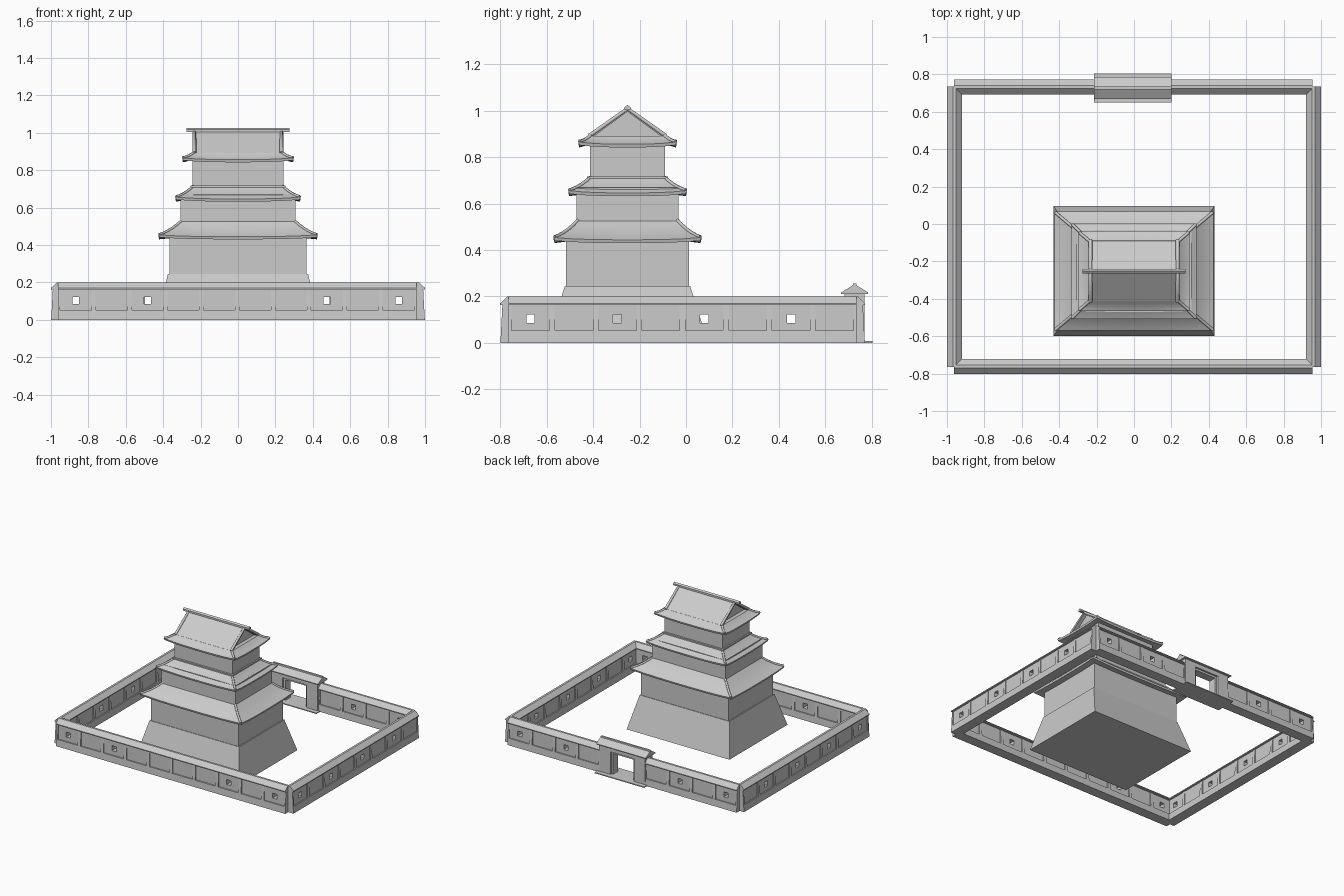
import bpy, bmesh

if "Cube" in bpy.data.objects:
    bpy.data.objects.remove(bpy.data.objects["Cube"])

YC = -0.252  # tower centre in y


def finish(name, bm, loc=(0, 0, 0), rot=0, smooth=False):
    bmesh.ops.recalc_face_normals(bm, faces=bm.faces)
    me = bpy.data.meshes.new(name)
    bm.to_mesh(me)
    bm.free()
    ob = bpy.data.objects.new(name, me)
    bpy.context.collection.objects.link(ob)
    ob.location = loc
    ob.rotation_euler[2] = rot
    if smooth:
        bpy.ops.object.select_all(action='DESELECT')
        bpy.context.view_layer.objects.active = ob
        ob.select_set(True)
        bpy.ops.object.shade_smooth_by_angle(angle=0.5)
    return ob


def loft(bm, rings):
    vs = [[bm.verts.new(p) for p in r] for r in rings]
    n = len(vs[0])
    for a, b in zip(vs, vs[1:]):
        for i in range(n):
            j = (i + 1) % n
            bm.faces.new((a[i], a[j], b[j], b[i]))
    bm.faces.new(vs[0])
    bm.faces.new(vs[-1])


def rect(hx, hy, z, cx=0, cy=0):
    return [(cx - hx, cy - hy, z), (cx + hx, cy - hy, z), (cx + hx, cy + hy, z), (cx - hx, cy + hy, z)]


def box(bm, x0, x1, y0, y1, z0, z1):
    cx, cy = (x0 + x1) / 2, (y0 + y1) / 2
    loft(bm, [rect((x1 - x0) / 2, (y1 - y0) / 2, z, cx, cy) for z in (z0, z1)])


def prism(bm, prof, x0, x1):
    loft(bm, [[(x, y, z) for y, z in prof] for x in (x0, x1)])


def bars(name, paths, r):
    cu = bpy.data.curves.new(name, 'CURVE')
    cu.dimensions = '3D'
    cu.bevel_depth = r
    cu.bevel_resolution = 1
    cu.use_fill_caps = True
    for path in paths:
        sp = cu.splines.new('POLY')
        sp.points.add(len(path) - 1)
        for p, co in zip(sp.points, path):
            p.co = (*co, 1)
    ob = bpy.data.objects.new(name, cu)
    bpy.context.collection.objects.link(ob)
    ob.location = (0, YC, 0)


def tower_part(name, *sections):
    bm = bmesh.new()
    loft(bm, [rect(*s) for s in sections])
    finish(name, bm, (0, YC, 0))


# Hipped skirt roof with concave slope and slightly raised corners
def skirt_roof(name, ex, ey, z0, tx, ty, z1):
    N, lift = 8, 0.010

    def ring(hx, hy, z, k):
        c = rect(hx, hy, z)
        out = []
        for a, b in zip(c, c[1:] + c[:1]):
            for i in range(N):
                t = i / N
                out.append((a[0] + (b[0] - a[0]) * t, a[1] + (b[1] - a[1]) * t,
                            z + k * abs(2 * t - 1) ** 3))
        return out

    prof = []
    for i in range(6):
        s = i / 5
        h = 0.65 * s + 0.35 * s * s
        prof.append((ex + (tx - ex) * s, ey + (ty - ey) * s,
                     z0 + 0.014 + (z1 - z0 - 0.014) * h, lift * (1 - s) ** 2))
    bm = bmesh.new()
    loft(bm, [ring(tx, ty, z0 + 0.012, 0), ring(ex - 0.004, ey - 0.004, z0, lift)]
         + [ring(*p) for p in prof])
    finish(name, bm, (0, YC, 0), smooth=True)
    bars(name + "_hip_ridges", [[(sx * (x - 0.004), sy * (y - 0.004), z + k + 0.002) for x, y, z, k in prof]
                                for sx in (-1, 1) for sy in (-1, 1)], 0.008)


# Tower: stone base and three storeys
tower_part("stone_base", (0.43, 0.347, 0), (0.375, 0.27, 0.245))
tower_part("lower_storey", (0.367, 0.266, 0.24), (0.367, 0.266, 0.46))
skirt_roof("lower_roof", 0.425, 0.318, 0.430, 0.308, 0.219, 0.525)
tower_part("middle_storey", (0.308, 0.219, 0.50), (0.308, 0.219, 0.67))
skirt_roof("middle_roof", 0.335, 0.255, 0.632, 0.243, 0.163, 0.712)
tower_part("balcony_ledge", (0.253, 0.175, 0.708), (0.253, 0.175, 0.717))
tower_part("upper_storey", (0.243, 0.161, 0.70), (0.243, 0.161, 0.87))
skirt_roof("upper_roof", 0.298, 0.212, 0.842, 0.24, 0.163, 0.892)

# Gabled top roof, gable walls, verge bars and ridge
bm = bmesh.new()
prism(bm, [(-0.155, 0.885), (0.155, 0.885), (0, 1.0)], -0.212, 0.212)
finish("gable_body", bm, (0, YC, 0))
bm = bmesh.new()
prism(bm, [(-0.167, 0.888), (0, 1.012), (0.167, 0.888), (0.155, 0.882), (0, 0.996), (-0.155, 0.882)], -0.238, 0.238)
finish("gable_roof", bm, (0, YC, 0))
bars("gable_verges", [[(x, -0.165, 0.892), (x, 0, 1.01), (x, 0.165, 0.892)] for x in (-0.233, 0.233)], 0.010)
bm = bmesh.new()
prism(bm, [(-0.012, 1.003), (0.012, 1.003), (0.012, 1.016), (0, 1.025), (-0.012, 1.016)], -0.275, 0.275)
finish("top_ridge", bm, (0, YC, 0))


# Perimeter wall: plinth, recessed panels with loopholes, posts, small tiled roof
def wall(name, cx, cy, rot, half, bays, windows):
    bm = bmesh.new()
    pitch, pw, w, zb, zt = 2 * half / bays, 0.012, 0.018, 0.052, 0.166
    prism(bm, [(-0.039, 0), (0.039, 0), (0.036, zb), (-0.036, zb)], -half, half)
    prism(bm, [(-0.04, 0.163), (0.04, 0.163), (0.04, 0.17), (0.008, 0.2), (-0.008, 0.2), (-0.04, 0.17)], -half, half)
    for i in range(bays + 1):
        x = -half + i * pitch
        prism(bm, [(-0.036, zb), (0.036, zb), (0.030, zt), (-0.030, zt)], max(x - pw, -half), min(x + pw, half))
    t = 0.027
    for i in range(bays):
        a, b = -half + i * pitch, -half + (i + 1) * pitch
        if i in windows:
            c = (a + b) / 2
            box(bm, a, c - w, -t, t, zb, zt)
            box(bm, c + w, b, -t, t, zb, zt)
            box(bm, c - w, c + w, -t, t, zb, 0.085)
            box(bm, c - w, c + w, -t, t, 0.122, zt)
        else:
            box(bm, a, b, -t, t, zb, zt)
    finish(name, bm, (cx, cy, 0), rot)


Q = 1.5707963
YB = 0.732
wall("front_wall", -0.004, -0.761, 0, 0.959, 10, {0, 2, 7, 9})
wall("left_wall", -0.96, -0.015, Q, 0.749, 8, {0, 2, 4, 6})
wall("right_wall", 0.96, -0.015, Q, 0.749, 8, {0, 2, 4, 6})
wall("back_wall_left", -0.577, YB, 0, 0.386, 4, {0, 2})
wall("back_wall_right", 0.569, YB, 0, 0.386, 4, {1, 3})

# Gate in the back wall: step, pillars, frame, roof
GX, GY = -0.006, 0.727
bm = bmesh.new()
box(bm, -0.207, 0.207, -0.077, 0.077, 0, 0.007)
finish("gate_step", bm, (GX, GY, 0))
bm = bmesh.new()
for s in (-1, 1):
    a, b = sorted((s * 0.1, s * 0.192))
    box(bm, a, b, -0.043, 0.043, 0, 0.215)
    a, b = sorted((s * 0.085, s * 0.102))
    box(bm, a, b, -0.03, 0.03, 0, 0.18)
finish("gate_pillars", bm, (GX, GY, 0))
bm = bmesh.new()
box(bm, -0.1, 0.1, -0.043, 0.043, 0.178, 0.215)
box(bm, -0.1, 0.1, -0.03, 0.03, 0.163, 0.178)
finish("gate_lintel", bm, (GX, GY, 0))
bm = bmesh.new()
prism(bm, [(-0.058, 0.21), (0.058, 0.21), (0.058, 0.217), (0.009, 0.247), (0.007, 0.255),
           (-0.007, 0.255), (-0.009, 0.247), (-0.058, 0.217)], -0.207, 0.207)
finish("gate_roof", bm, (GX, GY, 0))
